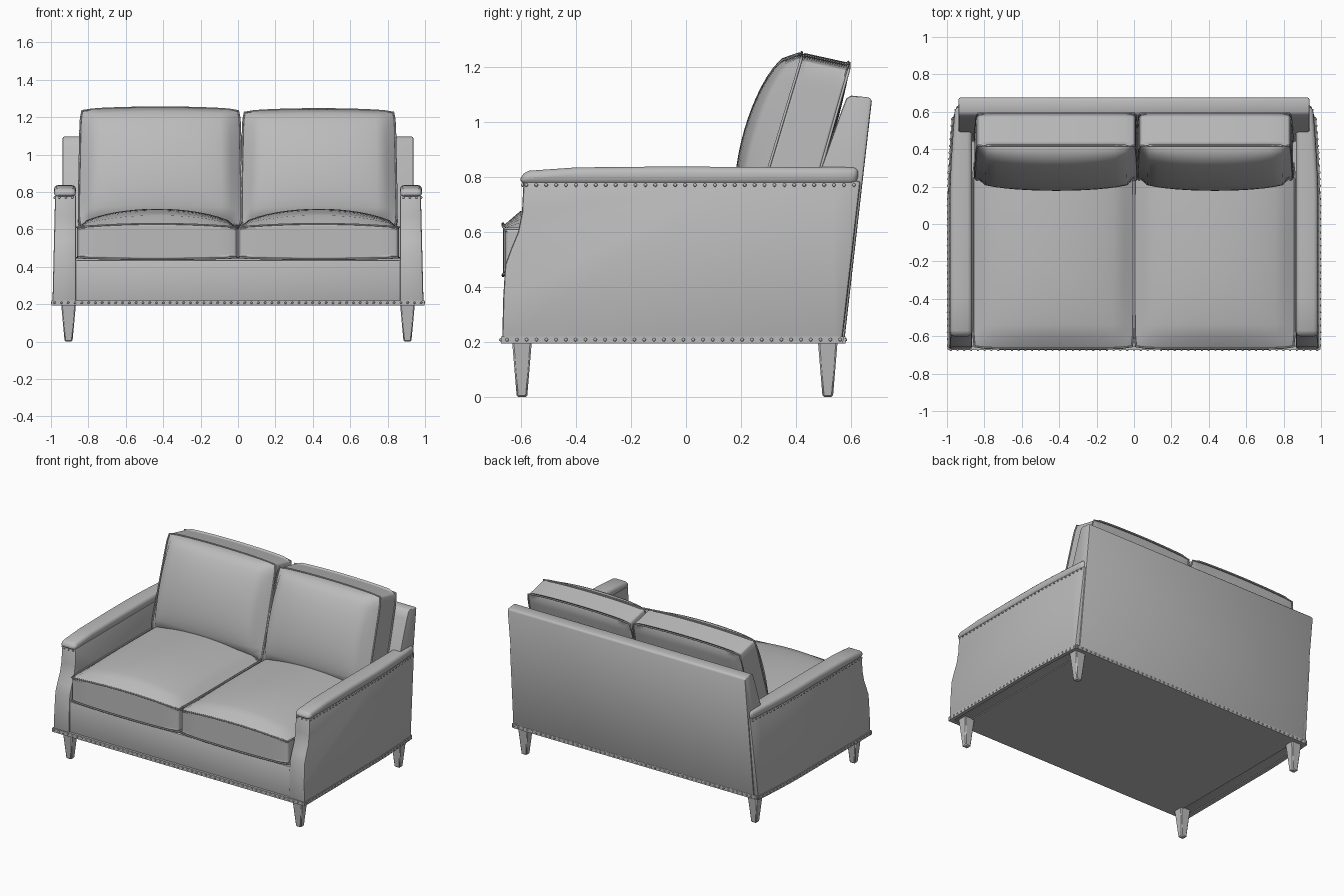
import bpy, bmesh, math
from mathutils import Vector, Matrix

if "Cube" in bpy.data.objects:
    bpy.data.objects.remove(bpy.data.objects["Cube"])

grey = bpy.data.materials.new("grey_upholstery")
grey.diffuse_color = (0.5, 0.5, 0.5, 1)
grey.use_nodes = True
grey.node_tree.nodes["Principled BSDF"].inputs["Base Color"].default_value = grey.diffuse_color


def finish(name, bm, angle=40):
    bmesh.ops.recalc_face_normals(bm, faces=bm.faces[:])
    me = bpy.data.meshes.new(name)
    bm.to_mesh(me)
    bm.free()
    ob = bpy.data.objects.new(name, me)
    bpy.context.collection.objects.link(ob)
    me.materials.append(grey)
    bpy.ops.object.select_all(action='DESELECT')
    ob.select_set(True)
    bpy.context.view_layer.objects.active = ob
    bpy.ops.object.shade_smooth_by_angle(angle=math.radians(angle))
    return ob


def bevel_sharp(bm, width, segments=2, limit=50):
    edges = [e for e in bm.edges if e.calc_face_angle(0) > math.radians(limit)]
    bmesh.ops.bevel(bm, geom=edges, offset=width, segments=segments, profile=0.5, affect='EDGES')


def box(name, lo, hi, width=0.0, segments=2):
    bm = bmesh.new()
    bmesh.ops.create_cube(bm, size=1)
    for v in bm.verts:
        v.co = [(a + b) / 2 + c * (b - a) for a, b, c in zip(lo, hi, v.co)]
    if width:
        bevel_sharp(bm, width, segments)
    return finish(name, bm)


def taper(y):
    """The sides draw in slightly towards the back."""
    return 0.028 * max(0, (y - 0.15) / 0.48) ** 1.5


def side_profile(name, pts, x_in, x_out, width=0.0, segments=2, tapered=True):
    """Extrude a (y, z) outline between two x limits given as functions of z."""
    bm = bmesh.new()
    rings = [[bm.verts.new((f(z), y, z)) for y, z in pts] for f in (x_in, x_out)]
    bm.faces.new(rings[0])
    bm.faces.new(rings[1][::-1])
    n = len(pts)
    for i in range(n):
        j = (i + 1) % n
        bm.faces.new((rings[0][i], rings[0][j], rings[1][j], rings[1][i]))
    bmesh.ops.recalc_face_normals(bm, faces=bm.faces[:])
    if width:
        bevel_sharp(bm, width, segments)
    if tapered:
        for y in (0.15, 0.25, 0.35, 0.45, 0.54):
            bmesh.ops.bisect_plane(bm, geom=bm.verts[:] + bm.edges[:] + bm.faces[:],
                                   plane_co=(0, y, 0), plane_no=(0, 1, 0))
        for v in bm.verts:
            if abs(v.co.x) > 0.92:
                v.co.x -= math.copysign(taper(v.co.y), v.co.x)
    return finish(name, bm)


def cushion(name, place, cuts=15):
    """Soft box: place(u, v, w) maps the -1..1 cube into the sofa; thin piping on both rims."""
    bm = bmesh.new()
    bmesh.ops.create_cube(bm, size=2)
    bmesh.ops.subdivide_edges(bm, edges=bm.edges[:], cuts=cuts, use_grid_fill=True)
    rim = []
    for e in bm.edges:
        a, b = (v.co for v in e.verts)
        if sum(abs(a[i] - b[i]) < 1e-4 and abs(a[i]) > 0.999 for i in range(3)) == 2:
            rim.append(e)

    def soft(u, v, w):
        return place(u * (1 - 0.02 * v ** 10), v * (1 - 0.02 * u ** 10), w, u, v)
    for v in bm.verts:
        v.co = soft(*v.co)
    bmesh.ops.bevel(bm, geom=rim, offset=0.01, segments=2, profile=0.5, affect='EDGES')
    finish(name, bm, 60)

    n = cuts + 1
    s = [-1 + 2 * i / n for i in range(n)]
    loop = [(t, -1) for t in s] + [(1, t) for t in s] + [(-t, 1) for t in s] + [(-1, -t) for t in s]
    for w, label in ((1, "front"), (-1, "rear")):
        cu = bpy.data.curves.new(name + "_piping", 'CURVE')
        cu.dimensions = '3D'
        cu.bevel_depth = 0.005
        cu.bevel_resolution = 1
        sp = cu.splines.new('POLY')
        sp.points.add(len(loop) - 1)
        for p, (u, v) in zip(sp.points, loop):
            p.co = (*soft(u, v, w), 1)
        sp.use_cyclic_u = True
        cu.materials.append(grey)
        ob = bpy.data.objects.new(name + "_piping_" + label, cu)
        bpy.context.collection.objects.link(ob)


def crown(u, v, pu, pv):
    return max(0, 1 - u * u) ** pu * max(0, 1 - v * v) ** pv


def nails(name, runs, spacing=0.036):
    """Rows of round nail heads between pairs of points."""
    bm = bmesh.new()
    for a, b in runs:
        a, b = Vector(a), Vector(b)
        n = max(1, round((b - a).length / spacing))
        for i in range(n + 1):
            p = a.lerp(b, i / n)
            if abs(p.x) > 0.96 and a.x == b.x:
                p.x -= math.copysign(taper(p.y), p.x)
            bmesh.ops.create_icosphere(bm, subdivisions=1, radius=0.007,
                                       matrix=Matrix.Translation(p))
    finish(name, bm, 80)


# Arms, arm caps, trims and legs on both sides
arm = [(-0.668, 0.2), (-0.664, 0.36), (-0.657, 0.48), (-0.635, 0.54), (-0.61, 0.6), (-0.596, 0.67),
       (-0.59, 0.785), (0.634, 0.785), (0.567, 0.2)]
cap = [(-0.602, 0.772), (-0.602, 0.808), (-0.57, 0.822), (-0.4, 0.834), (-0.1, 0.837),
       (0.63, 0.835), (0.622, 0.772)]
trim = [(-0.671, 0.194), (-0.671, 0.22), (0.573, 0.22), (0.57, 0.194)]
for s, side in ((-1, "left"), (1, "right")):
    side_profile("arm_" + side, arm, lambda z: s * 0.866,
                 lambda z: s * (0.992 - 0.014 * (z - 0.2) / 0.58), 0.01)
    side_profile("arm_cap_" + side, cap, lambda z: s * 0.866, lambda z: s * 0.984, 0.024, 3)
    side_profile("side_trim_" + side, trim, lambda z: s * 0.97, lambda z: s * 0.996)
    for y, end in ((-0.596, "front"), (0.515, "back")):
        bm = bmesh.new()
        bmesh.ops.create_cube(bm, size=1)
        for v in bm.verts:
            h = 0.040 if v.co.z > 0 else 0.021
            v.co = (s * 0.906 + math.copysign(h, v.co.x), y + math.copysign(h * 0.9, v.co.y),
                    0.205 if v.co.z > 0 else 0)
        bevel_sharp(bm, 0.006, 1)
        finish(f"leg_{end}_{side}", bm)

# Slanted back frame, its front leaning with the cushions
back = [(0.575, 0.2), (0.675, 1.075), (0.668, 1.088), (0.6, 1.095), (0.583, 1.085), (0.565, 1.04),
        (0.48, 0.8), (0.44, 0.6), (0.44, 0.2)]
side_profile("back_frame", back, lambda z: -0.938, lambda z: 0.938, 0.008, tapered=False)

# Base rails, underside and trims
box("front_rail", (-0.87, -0.656, 0.2), (0.87, -0.58, 0.435), 0.008)
box("base_underside", (-0.89, -0.645, 0.194), (0.89, 0.56, 0.43))
box("front_trim", (-0.994, -0.673, 0.194), (0.994, -0.645, 0.22))
box("back_trim", (-0.965, 0.55, 0.194), (0.965, 0.579, 0.22))

# Nail heads round the base and under the arm caps
runs = [((-0.98, -0.673, 0.208), (0.98, -0.673, 0.208)), ((-0.955, 0.579, 0.208), (0.955, 0.579, 0.208))]
for s in (-1, 1):
    runs += [((s * 0.995, -0.65, 0.208), (s * 0.995, 0.56, 0.208)),
             ((s * 0.98, -0.58, 0.77), (s * 0.98, 0.61, 0.77)),
             ((s * 0.885, -0.594, 0.77), (s * 0.955, -0.594, 0.77))]
nails("nail_heads", runs)

# Seat and back cushions
for s, side, mid, wide, top_z in ((-1, "left", -0.416, 0.426, 1.24), (1, "right", 0.433, 0.406, 1.231)):
    def seat(a, b, w, u, v):
        x = s * 0.4315 + 0.43 * a
        y = -0.165 + 0.5 * b
        if w > 0:
            top = 0.612 + 0.018 * (1 - u * u) + 0.08 * crown(u, v if v < 0 else v * 0.6, 0.6, 0.4)
        else:
            top = 0.612
        low = 0.448 - 0.008 * (1 - u * u)
        return Vector((x, y, low + (top - low) * (w + 1) / 2))

    def rest(a, b, w, u, v):
        t = (b + 1) / 2
        front = Vector((0, 0.237 + 0.183 * t, 0.62 + (top_z - 0.62) * t))
        rear = Vector((0, 0.425 + 0.168 * t, 0.60 + (top_z - 0.638) * t))
        p = rear.lerp(front, (w + 1) / 2)
        p.z += 0.012 * (1 - u * u) * t
        p.x = mid + (wide + 0.012 * (1 - t)) * a
        if w > 0.999:
            p += Vector((0, -0.96, 0.28)) * 0.122 * crown(u, v, 0.3, 0.45)
        elif w < -0.999:
            p.y += 0.015 * crown(u, v, 0.5, 0.5)
        return p

    cushion("seat_cushion_" + side, seat)
    cushion("back_cushion_" + side, rest)
